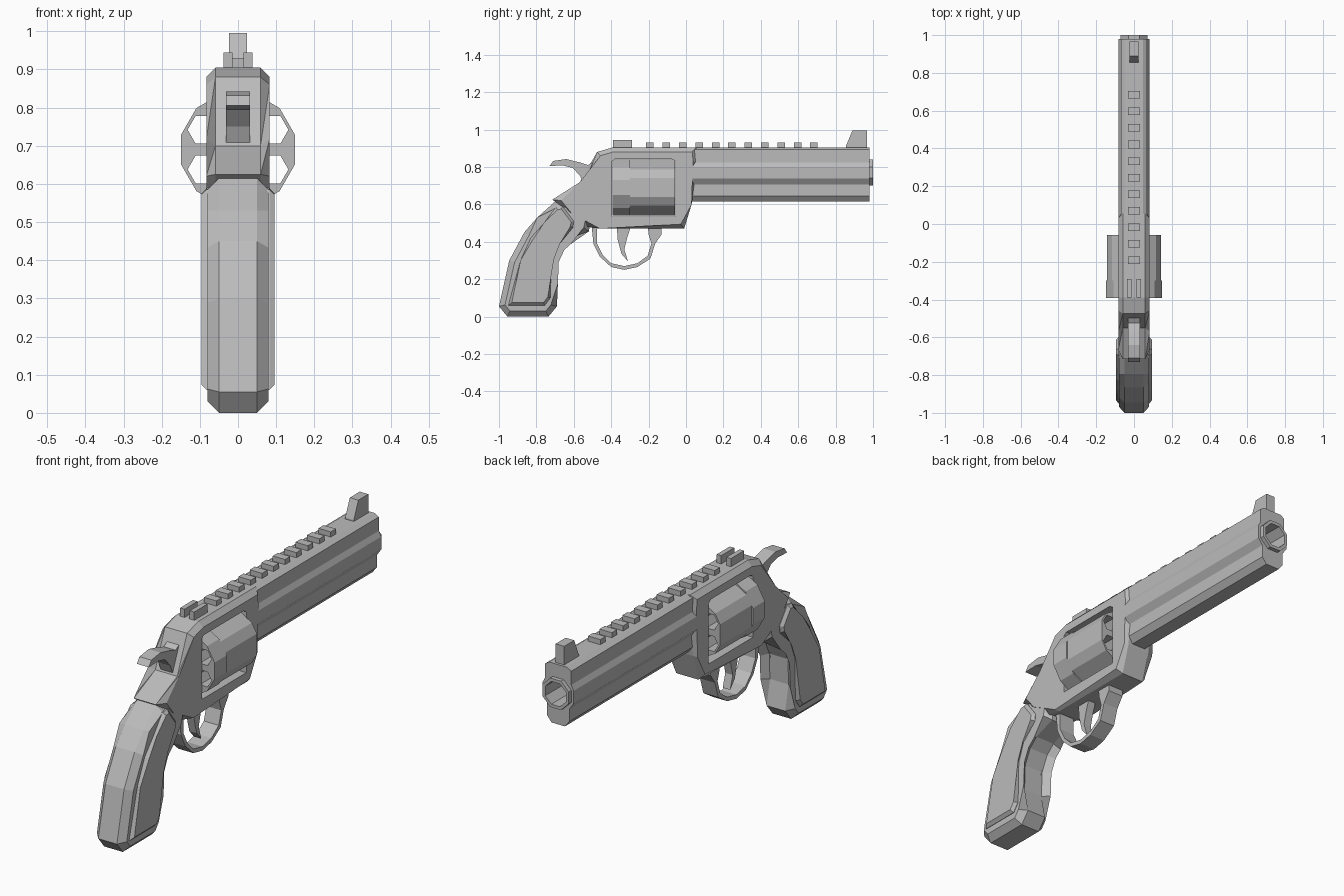
import bpy, bmesh, math
from mathutils import Matrix

if "Cube" in bpy.data.objects:
    bpy.data.objects.remove(bpy.data.objects["Cube"])

GREY = (0.5, 0.5, 0.5, 1)
steel = bpy.data.materials.new("plain grey")
steel.use_nodes = True
steel.diffuse_color = GREY
steel.node_tree.nodes["Principled BSDF"].inputs["Base Color"].default_value = GREY


def finish(name, bm):
    bmesh.ops.recalc_face_normals(bm, faces=bm.faces[:])
    if bm.calc_volume(signed=True) < 0:
        bmesh.ops.reverse_faces(bm, faces=bm.faces[:])
    mesh = bpy.data.meshes.new(name)
    bm.to_mesh(mesh)
    bm.free()
    mesh.materials.append(steel)
    obj = bpy.data.objects.new(name, mesh)
    bpy.context.collection.objects.link(obj)
    return obj


def sweep(coords, offset):
    """Closed solid: a flat outline pushed along an offset."""
    bm = bmesh.new()
    near = [bm.verts.new(c) for c in coords]
    far = [bm.verts.new([a + b for a, b in zip(c, offset)]) for c in coords]
    bm.faces.new(near)
    bm.faces.new(far[::-1])
    for i in range(len(near)):
        bm.faces.new((near[i - 1], far[i - 1], far[i], near[i]))
    return bm


def prism(name, points, x0, x1, bevel=0):
    """Side profile (y, z) extruded across x, optionally with chamfered rims."""
    bm = sweep([(x0, y, z) for y, z in points], (x1 - x0, 0, 0))
    if bevel:
        rims = [e for e in bm.edges if abs(e.verts[0].co.x - e.verts[1].co.x) < 1e-6]
        bmesh.ops.bevel(bm, geom=rims, offset=bevel, segments=1, affect='EDGES')
    return finish(name, bm)


def block(name, x, y, z):
    """Box from (min, max) ranges."""
    return prism(name, [(y[0], z[0]), (y[1], z[0]), (y[1], z[1]), (y[0], z[1])], *x)


def rod(name, sides, radius, y, x=0, z=0, turn=0.5):
    """Straight polygonal rod along y."""
    angles = [(i + turn) * math.tau / sides for i in range(sides)]
    ring = [(x + radius * math.cos(a), y[0], z + radius * math.sin(a)) for a in angles]
    return finish(name, sweep(ring, (0, y[1] - y[0], 0)))


def cut(obj, cutter):
    cutter.hide_render = True
    mod = obj.modifiers.new("cut", 'BOOLEAN')
    mod.operation = 'DIFFERENCE'
    mod.solver = 'EXACT'
    mod.object = cutter
    bpy.context.view_layer.objects.active = obj
    bpy.ops.object.modifier_apply(modifier=mod.name)
    bpy.data.objects.remove(cutter)


# Frame with a window for the cylinder
frame = prism("frame", [(-.715, .625), (-.55, .70), (-.475, .88), (-.39, .905),
                        (.055, .905), (.062, .83), (.03, .6), (-.01, .47), (-.46, .47),
                        (-.53, .48), (-.61, .55)], -.083, .083, .024)
cut(frame, prism("window_cutter", [(-.395, .535), (-.055, .535), (-.055, .83), (-.075, .842),
                                   (-.38, .842), (-.395, .83)], -.2, .2))

# Revolving cylinder with six chambers and shallow flutes
AXIS = .69
cylinder = rod("cylinder", 12, .154, (-.392, -.058), z=AXIS)
for i in range(6):
    a = math.radians(30 + 60 * i)
    cut(cylinder, rod("chamber_cutter", 6, .042, (-.5, .1),
                      .104 * math.cos(a), AXIS + .104 * math.sin(a), 0))
    flute = block("flute_cutter", (.142, .2), (-.3, .1), (-.06, .06))
    flute.data.transform(Matrix.Translation((0, 0, AXIS)) @ Matrix.Rotation(math.radians(60 * i), 4, 'Y'))
    cut(cylinder, flute)

# Barrel: half section mirrored across x and run along y
half = [(.048, .905), (.07, .892), (.07, .825), (.083, .80), (.083, .738),
        (.06, .705), (.06, .645), (.036, .615)]
section = half + [(-x, z) for x, z in reversed(half)]
barrel = finish("barrel", sweep([(x, .03, z) for x, z in section], (0, .95, 0)))
muzzle = rod("muzzle_ring", 8, .076, (.95, 1.0), z=.77)
for part in (barrel, muzzle):
    cut(part, rod("bore_cutter", 8, .06, (.4, 1.2), z=.77))

# Rail teeth and sights
for i in range(11):
    y = -.193 + .0877 * i
    block(f"rail_tooth_{i + 1}", (-.033, .033), (y - .02, y + .02), (.895, .93))
for side, name in ((1, "left"), (-1, "right")):
    block(f"rear_sight_{name}", sorted((side * .014, side * .038)), (-.39, -.29), (.89, .945))
prism("front_sight", [(.855, .895), (.855, .912), (.89, .995), (.967, .995), (.967, .895)], -.023, .023)

# Hammer
prism("hammer", [(-.73, .805), (-.71, .832), (-.64, .842), (-.57, .825), (-.525, .81), (-.47, .84),
                 (-.47, .72), (-.545, .705), (-.565, .75), (-.605, .795), (-.66, .808)], -.032, .032)

# Trigger and guard
prism("trigger_guard", [(-.505, .49), (-.495, .39), (-.46, .32), (-.40, .265), (-.33, .25),
                        (-.26, .265), (-.19, .31), (-.165, .39), (-.13, .44), (-.13, .49),
                        (-.205, .49), (-.20, .44), (-.185, .39), (-.205, .325), (-.26, .285),
                        (-.33, .27), (-.40, .285), (-.445, .33), (-.475, .39), (-.475, .49)], -.04, .04)
prism("trigger", [(-.37, .48), (-.365, .41), (-.345, .335), (-.31, .295), (-.33, .36),
                  (-.315, .42), (-.295, .48)], -.02, .02)

# Grip and raised side panels
prism("grip", [(-.70, .615), (-.795, .53), (-.865, .45), (-.945, .30), (-1, .055), (-.955, 0),
               (-.735, 0), (-.69, .055), (-.715, .175), (-.71, .30), (-.675, .375), (-.63, .415),
               (-.52, .455), (-.50, .55), (-.59, .61)], -.08, .08, .03)
panel = [(-.95, .06), (-.885, .30), (-.83, .42), (-.76, .50), (-.695, .585), (-.66, .59),
         (-.60, .51), (-.605, .475), (-.685, .40), (-.72, .31), (-.725, .10), (-.755, .06)]
for side, name in ((1, "left"), (-1, "right")):
    prism(f"grip_panel_{name}", panel, *sorted((side * .045, side * .096)), .014)
